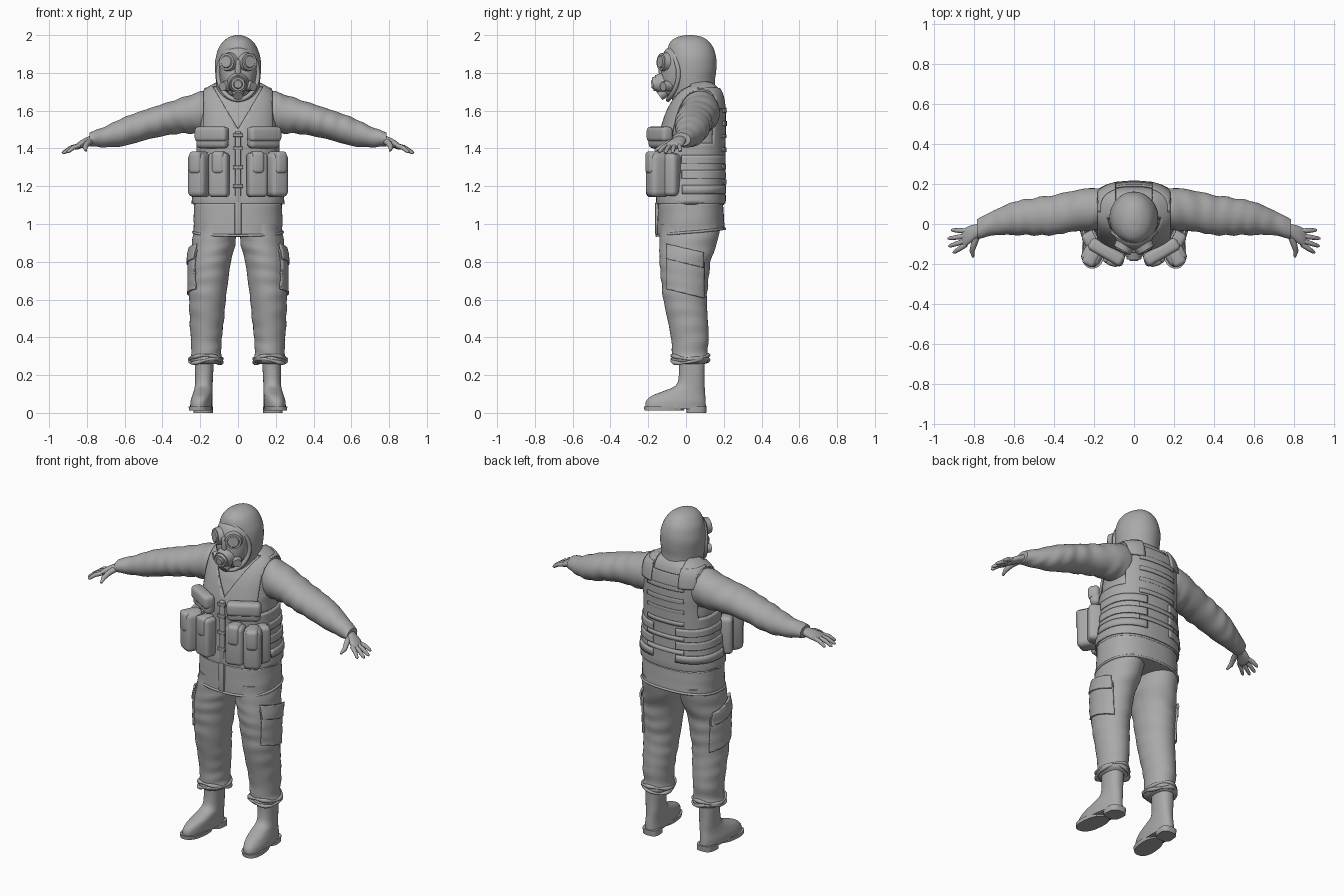
import bpy, bmesh, math
from mathutils import Vector, Matrix

if "Cube" in bpy.data.objects:
    bpy.data.objects.remove(bpy.data.objects["Cube"], do_unlink=True)

grey = bpy.data.materials.new("plain grey")
grey.use_nodes = True
grey.diffuse_color = (0.4, 0.4, 0.4, 1)
grey.node_tree.nodes["Principled BSDF"].inputs["Base Color"].default_value = (0.4, 0.4, 0.4, 1)


def finish(name, mesh, mirror=False, thick=0, angle=40):
    """Link a mesh as a smooth shaded part."""
    mesh.materials.clear()
    mesh.materials.append(grey)
    mesh.shade_smooth()
    mesh.set_sharp_from_angle(angle=math.radians(angle))
    obj = bpy.data.objects.new(name, mesh)
    bpy.context.collection.objects.link(obj)
    if thick:
        mod = obj.modifiers.new("thickness", 'SOLIDIFY')
        mod.thickness, mod.offset = thick, 1
    if mirror:
        obj.modifiers.new("mirror", 'MIRROR').use_mirror_merge = False
    return obj


def from_bm(name, bm, **kw):
    mesh = bpy.data.meshes.new(name)
    bm.to_mesh(mesh)
    bm.free()
    return finish(name, mesh, **kw)


def refine(rings, n):
    """Smoothly interpolate rings of (position, centre a, centre b, radius a, radius b)."""
    out = []
    for i in range(len(rings) - 1):
        p = [Vector(rings[min(max(k, 0), len(rings) - 1)]) for k in range(i - 1, i + 3)]
        for s in range(n):
            t = s / n
            out.append(p[1] + (p[2] - p[0]) * t / 2 + (p[0] - p[1] * 2.5 + p[2] * 2 - p[3] / 2) * t * t
                       + (p[1] * 3 - p[0] - p[2] * 3 + p[3]) * t ** 3 / 2)
    return out + [Vector(rings[-1])]


def loft(rings, axis='z', seg=56, n=7, power=2.0, grow=0, fold=0, caps=True):
    """Skin superellipse rings; fold adds cloth wrinkles."""
    bm = bmesh.new()
    rows = []
    for t, ca, cb, ra, rb in refine(sorted(rings), n):
        row = []
        for j in range(seg):
            w = math.tau * j / seg
            c, s = math.cos(w), math.sin(w)
            k = 1 + fold * math.sin(75 * t + 2 * math.sin(w + 9 * t)) * (0.6 + 0.4 * math.cos(2 * w + 13 * t))
            a = ca + (ra * k + grow) * math.copysign(abs(c) ** (2 / power), c)
            b = cb + (rb * k + grow) * math.copysign(abs(s) ** (2 / power), s)
            row.append(bm.verts.new((a, b, t) if axis == 'z' else (t, a, b)))
        rows.append(row)
    for lo, hi in zip(rows, rows[1:]):
        for j in range(seg):
            k = (j + 1) % seg
            bm.faces.new((lo[j], lo[k], hi[k], hi[j]))
    if caps:
        bm.faces.new(rows[0][::-1])
        bm.faces.new(rows[-1])
    return bm


def shell(name, rings, keep, cuts, thick, mirror=False, **kw):
    """Cut a layer of cloth out of a grown loft."""
    bm = loft(rings, caps=False, **kw)
    for co, no in cuts:
        bmesh.ops.bisect_plane(bm, geom=bm.verts[:] + bm.edges[:] + bm.faces[:], plane_co=co, plane_no=no)
    drop = [f for f in bm.faces if not keep(f.calc_center_median())]
    bmesh.ops.delete(bm, geom=drop, context='FACES')
    return from_bm(name, bm, thick=thick, mirror=mirror)


def level(*heights):
    return [((0, 0, z), (0, 0, 1)) for z in heights]


def upright(*xs):
    return [((s * x, 0, 0), (1, 0, 0)) for x in xs for s in (-1, 1)]


def block(name, loc, size, turn=0, bevel=0.02, mirror=True, tilt=0):
    bm = bmesh.new()
    m = Matrix.Translation(loc) @ Matrix.Rotation(math.radians(turn), 4, 'Z') @ Matrix.Rotation(math.radians(tilt), 4, 'X')
    bmesh.ops.create_cube(bm, size=1, matrix=m @ Matrix.Diagonal((*size, 1)))
    bmesh.ops.bevel(bm, geom=bm.edges[:], offset=bevel, segments=4, profile=0.5, affect='EDGES')
    return from_bm(name, bm, mirror=mirror)


def disc(name, loc, facing, r1, r2, depth, mirror=True):
    bm = bmesh.new()
    m = Matrix.Translation(loc) @ Vector(facing).to_track_quat('Z', 'Y').to_matrix().to_4x4()
    bmesh.ops.create_cone(bm, cap_ends=True, segments=32, radius1=r1, radius2=r2, depth=depth, matrix=m)
    return from_bm(name, bm, mirror=mirror, angle=30)


def tube(name, pts, radii, mirror=False, cyclic=False):
    cu = bpy.data.curves.new(name, 'CURVE')
    cu.dimensions, cu.bevel_depth, cu.bevel_resolution, cu.use_fill_caps = '3D', 1, 3, True
    sp = cu.splines.new('POLY')
    sp.points.add(len(pts) - 1)
    for p, co, r in zip(sp.points, pts, radii):
        p.co, p.radius = (*co, 1), r
    sp.use_cyclic_u = cyclic
    tmp = bpy.data.objects.new(name, cu)
    mesh = bpy.data.meshes.new_from_object(tmp)
    bpy.data.objects.remove(tmp)
    return finish(name, mesh, mirror=mirror, angle=60)


# Jacket body
torso = [(.95, 0, .025, .235, .18), (1.1, 0, .025, .232, .172), (1.3, 0, .033, .208, .16), (1.45, 0, .033, .205, .162),
         (1.55, 0, .045, .205, .152), (1.63, 0, .058, .2, .135), (1.69, 0, .07, .18, .11), (1.73, 0, .078, .125, .08),
         (1.75, 0, .08, .07, .05)]
bm = loft(torso, power=2.4, fold=.006)
for v in bm.verts:
    v.co.z += 0.1 * v.co.y * max(0, min(1, (1.1 - v.co.z) / .12))
from_bm("jacket", bm)
block("jacket_placket", (0, -.153, 1.03), (.035, .02, .17), bevel=.004, mirror=False)
tube("jacket_hem", [(.236 * math.copysign(abs(math.cos(a)) ** .833, math.cos(a)),
                     .025 + .18 * math.copysign(abs(math.sin(a)) ** .833, math.sin(a)),
                     .957 + .018 * math.sin(a)) for a in [math.tau * i / 48 for i in range(48)]],
     [.007] * 48, cyclic=True)

# Vest with arm holes and a V neck
def vest_keep(c):
    x = abs(c.x)
    arm = x > .175 and c.z > 1.43
    neck = (x < .09 and c.z > 1.68) or (c.y < .03 and c.z > 1.5 + 1.7 * x)
    return c.z > 1.1 and not arm and not neck

vee = [((0, 0, 1.5), (s * 1.7, 0, -1)) for s in (-1, 1)]
shell("vest", torso, vest_keep, level(1.1, 1.43, 1.68) + upright(.09, .175) + vee, .012,
      power=2.4, grow=.003)
block("vest_zip", (0, -.15, 1.3), (.03, .02, .38), bevel=.005, mirror=False)
for z in (1.2, 1.3, 1.4, 1.47):
    block("vest_buckle", (0, -.158, z), (.055, .016, .018), bevel=.004, mirror=False)

# Side straps and back webbing
for z in (1.16, 1.24, 1.32):
    shell("side_strap", torso, lambda c: z < c.z < z + .045 and c.y > -.02 and abs(c.x) > .075,
          level(z, z + .045) + upright(.075) + [((0, -.02, 0), (0, 1, 0))], .009, power=2.4, grow=.014)
for z in (1.21, 1.29, 1.38, 1.45, 1.52, 1.59):
    shell("back_webbing", torso, lambda c: z < c.z < z + .025 and c.y > 0 and abs(c.x) < .12,
          level(z, z + .025) + upright(.12), .006, power=2.4, grow=.014)
shell("shoulder_pad", torso, lambda c: 1.61 < c.z < 1.715 and c.y > .06 and .09 < abs(c.x) < .175,
      level(1.61, 1.715) + upright(.09, .175) + [((0, .06, 0), (0, 1, 0))], .01, power=2.4, grow=.014)

# Vest pouches
block("chest_pouch", (.135, -.135, 1.455), (.185, .06, .11), 30, .025)
block("chest_pouch_flap", (.138, -.14, 1.475), (.192, .066, .08), 30, .022)
block("inner_pouch", (.1, -.165, 1.26), (.105, .08, .235), 14, .022)
block("inner_pouch_flap", (.1, -.168, 1.325), (.07, .088, .12), 14, .022)
block("outer_pouch", (.205, -.15, 1.26), (.1, .11, .235), 28, .03)
block("outer_pouch_flap", (.208, -.155, 1.325), (.07, .118, .12), 28, .022)
block("side_pouch", (.21, -.075, 1.26), (.085, .09, .225), 60, .025)

# Sleeves
arm = [(.12, .07, 1.595, .09, .1), (.2, .075, 1.59, .105, .11), (.3, .065, 1.573, .102, .094), (.4, .045, 1.55, .1, .085),
       (.5, .037, 1.522, .093, .08), (.6, .028, 1.49, .083, .076), (.7, .006, 1.462, .062, .056),
       (.76, -.017, 1.452, .054, .042), (.785, -.024, 1.448, .048, .036)]
from_bm("sleeve", loft(arm, 'x', fold=.035), mirror=True)

# Hands
palm = [(.76, -.027, 1.447, .032, .026), (.79, -.037, 1.44, .036, .024), (.825, -.055, 1.425, .045, .022),
        (.85, -.068, 1.412, .045, .018), (.862, -.072, 1.407, .038, .01)]
from_bm("palm", loft(palm, 'x', seg=24, n=3), mirror=True)
for y0, y1, x1, z1 in ((-.035, -.03, .915, 1.385), (-.06, -.073, .932, 1.376),
                       (-.083, -.112, .928, 1.375), (-.102, -.145, .905, 1.38)):
    a, b = Vector((.84, y0, 1.415)), Vector((x1, y1, z1))
    mid = a.lerp(b, .5) + Vector((0, 0, .007))
    tube("finger", [a, mid, a.lerp(b, .9), b], [.013, .012, .009, .004], mirror=True)
tube("thumb", [(.785, -.055, 1.437), (.8, -.1, 1.425), (.81, -.135, 1.405), (.805, -.165, 1.388)],
     [.018, .016, .013, .006], mirror=True)

# Trousers with cargo pockets
leg = [(.26, .17, .02, .066, .08), (.28, .17, .02, .086, .1), (.32, .168, .02, .079, .094), (.4, .168, .02, .083, .1),
       (.5, .165, .008, .091, .107), (.6, .162, -.005, .097, .115), (.7, .155, -.006, .103, .125),
       (.8, .147, -.005, .109, .135), (.9, .128, .012, .115, .152), (1.0, .118, .025, .112, .16)]
from_bm("trouser_leg", loft(leg, fold=.02), mirror=True)
for name, lo, hi, g in (("cargo_pocket", .63, .84, .0), ("pocket_flap", .79, .87, .007)):
    shell(name, leg, lambda c: lo < c.z + .25 * c.y < hi and c.x > .19 and -.1 < c.y < .09,
          [((0, 0, h), (0, .25, 1)) for h in (lo, hi)] + upright(.19) + [((0, y, 0), (0, 1, 0)) for y in (-.1, .09)],
          .01, mirror=True, grow=g, fold=.02)
for z, lean in ((.275, .012), (.295, -.01)):
    ring = [math.tau * i / 40 for i in range(40)]
    tube("trouser_cuff", [(.17 + .084 * math.cos(a), .02 + .097 * math.sin(a), z + lean * math.sin(2 * a + z * 90))
                          for a in ring], [.009 + .003 * math.sin(5 * a) for a in ring], mirror=True, cyclic=True)

# Boots, toes turned slightly out
boot = [(.025, .19, -.055, .056, .16), (.06, .19, -.054, .056, .158), (.09, .187, -.04, .053, .142),
        (.115, .184, -.01, .05, .11), (.145, .182, .022, .047, .077), (.2, .18, .03, .048, .068), (.3, .178, .03, .052, .07)]
sole = [(.012, .19, -.115, .058, .105), (.034, .19, -.115, .06, .108)]
heel = [(0, .19, .055, .05, .052), (.034, .19, .055, .051, .055)]
middle = [(.02, .19, -.01, .048, .09), (.036, .19, -.01, .05, .09)]
for name, rings, p in (("boot", boot, 2.3), ("boot_sole", sole, 2.4), ("boot_heel", heel, 3), ("boot_shank", middle, 3)):
    bm = loft(rings, seg=40, n=5, power=p)
    for v in bm.verts:
        v.co.x -= .1 * v.co.y * max(0, 1 - v.co.z / .2)
    from_bm(name, bm, mirror=True)

# Hood
hood = [(1.62, 0, .05, .1, .1), (1.68, 0, .035, .108, .118), (1.76, 0, .028, .117, .126), (1.85, 0, .03, .122, .132),
        (1.92, 0, .026, .107, .124), (1.965, 0, .02, .08, .102), (1.99, 0, .02, .045, .065), (2.0, 0, .02, .012, .018)]
from_bm("hood", loft(hood, fold=.006), angle=60)
rim = [math.tau * i / 48 for i in range(48)]
tube("hood_rim", [(.106 * math.cos(a), -.095 + .055 * math.cos(a) ** 2 + .012 * max(0, math.sin(a)) ** 4,
                   1.795 + .137 * math.sin(a)) for a in rim], [.012] * 48, cyclic=True)

# Gas mask
face = [(1.67, 0, -.04, .03, .04), (1.69, 0, -.045, .058, .065), (1.75, 0, -.045, .085, .085), (1.82, 0, -.04, .097, .09),
        (1.88, 0, -.035, .095, .093), (1.92, 0, -.03, .07, .08), (1.935, 0, -.03, .04, .06)]
from_bm("mask_face", loft(face, power=2.2))
look = Vector((.5, -.86, .05)).normalized()
eye = Vector((.052, -.118, 1.858))
disc("lens_frame", eye, look, .052, .045, .035)
disc("lens", eye + look * .018, look, .038, .03, .012)
block("nose_bridge", (0, -.125, 1.83), (.03, .04, .08), 0, .012, False)
snout = Vector((0, -1, -.12)).normalized()
mouth = Vector((0, -.135, 1.745))
disc("mask_snout", mouth, snout, .058, .045, .05, False)
disc("voice_ring", mouth + snout * .032, snout, .04, .036, .018, False)
disc("voice_cap", mouth + snout * .044, snout, .026, .02, .01, False)
disc("chin_valve", (0, -.125, 1.69), (0, -.8, -.6), .032, .026, .04, False)
disc("side_valve", (.066, -.105, 1.73), (.65, -.75, -.1), .03, .024, .045)
